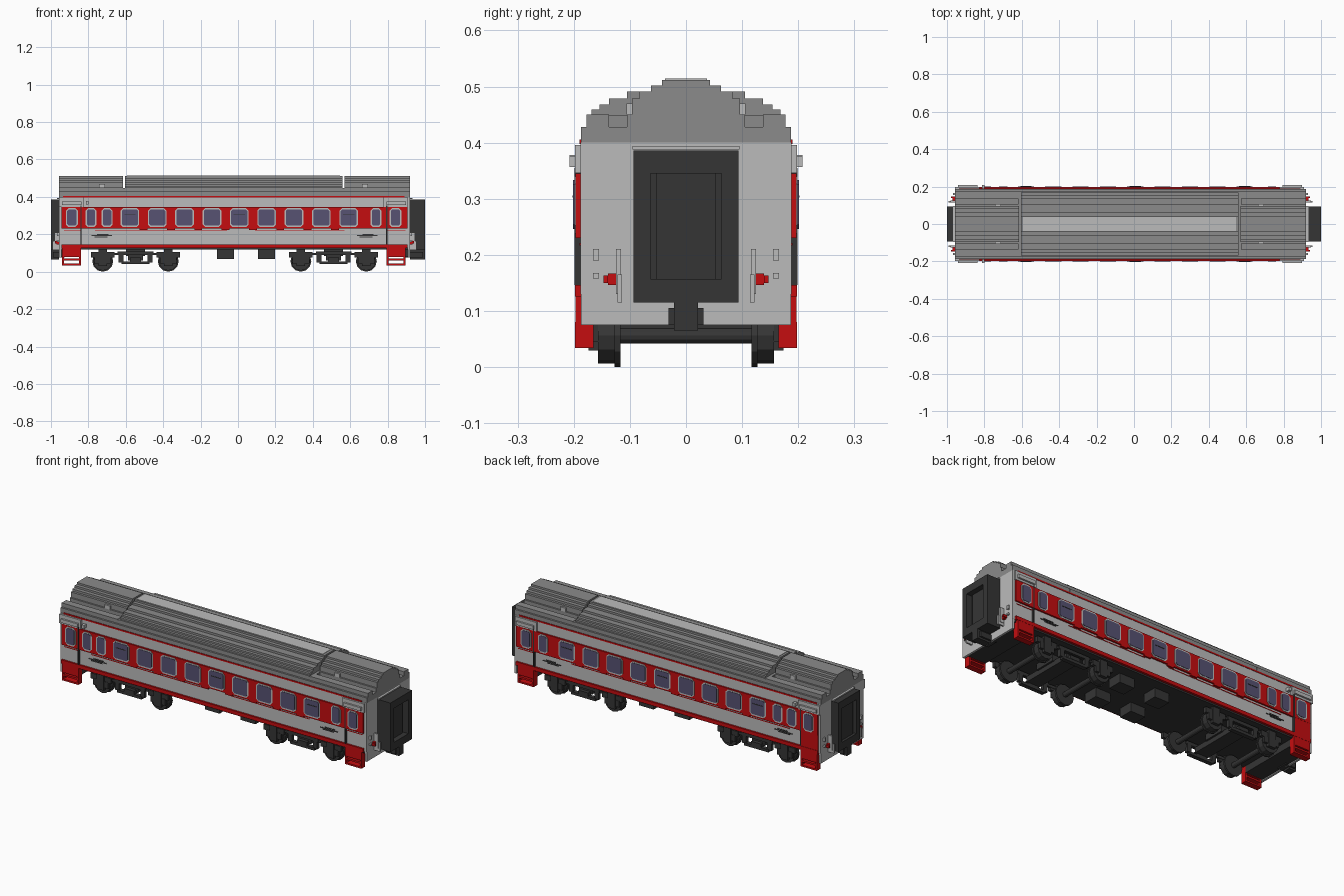
import bpy, bmesh, math
from mathutils import Matrix

cube = bpy.data.objects.get("Cube")
if cube:
    bpy.data.objects.remove(cube, do_unlink=True)


def material(name, col):
    m = bpy.data.materials.new(name)
    m.use_nodes = True
    m.diffuse_color = (*col, 1)
    m.node_tree.nodes["Principled BSDF"].inputs["Base Color"].default_value = (*col, 1)
    return m


LIGHT = material("light grey", (0.50, 0.50, 0.50))
ROOF = material("roof grey", (0.26, 0.26, 0.26))
RED = material("red", (0.56, 0.004, 0.005))
DARK = material("dark grey", (0.036, 0.036, 0.036))
GLASS = material("window glass", (0.095, 0.085, 0.17))


def finish(name, bm, mat):
    bmesh.ops.recalc_face_normals(bm, faces=bm.faces)
    me = bpy.data.meshes.new(name)
    bm.to_mesh(me)
    bm.free()
    me.materials.append(mat)
    ob = bpy.data.objects.new(name, me)
    bpy.context.scene.collection.objects.link(ob)
    return ob


def prism(bm, pts, axis, a, b):
    """Extrude a 2D outline along x (points are y,z) or y (points are x,z)."""
    def at(p, t):
        return (t, p[0], p[1]) if axis == "x" else (p[0], t, p[1])
    lo = [bm.verts.new(at(p, a)) for p in pts]
    hi = [bm.verts.new(at(p, b)) for p in pts]
    bm.faces.new(lo)
    bm.faces.new(hi)
    for i in range(len(pts)):
        j = (i + 1) % len(pts)
        bm.faces.new((lo[i], lo[j], hi[j], hi[i]))


def boxes(name, mat, specs, mirror=False):
    """One part made of boxes (x0, x1, y0, y1, z0, z1), optionally repeated at -y."""
    bm = bmesh.new()
    for x0, x1, y0, y1, z0, z1 in specs:
        for s in ((1, -1) if mirror else (1,)):
            prism(bm, [(x0, z0), (x1, z0), (x1, z1), (x0, z1)], "y", s * y0, s * y1)
    return finish(name, bm, mat)


def panels(name, mat, specs, y0, y1, cut):
    """Corner-cut side panels (centre x, width, z0, z1) on both sides."""
    bm = bmesh.new()
    for cx, w, z0, z1 in specs:
        a, b = cx - w / 2, cx + w / 2
        pts = [(a + cut, z0), (b - cut, z0), (b, z0 + cut), (b, z1 - cut),
               (b - cut, z1), (a + cut, z1), (a, z1 - cut), (a, z0 + cut)]
        for s in (1, -1):
            prism(bm, pts, "y", s * y0, s * y1)
    return finish(name, bm, mat)


X0, X1 = -0.957, 0.92
DOORS = ((-0.94, -0.84), (0.795, 0.895))

# Body shell, end aprons and floor
boxes("body", LIGHT, [(X0, X1, -0.188, 0.188, 0.13, 0.40)])
boxes("end_apron", LIGHT, [(X0, X0 + 0.012, -0.187, 0.187, 0.075, 0.13),
                           (X1 - 0.012, X1, -0.187, 0.187, 0.075, 0.13)])
boxes("floor", DARK, [(X0 + 0.012, X1 - 0.012, -0.185, 0.185, 0.118, 0.13),
                      (X0 + 0.012, -0.84, -0.165, 0.165, 0.08, 0.12),
                      (0.795, X1 - 0.012, -0.165, 0.165, 0.08, 0.12)])

# Red livery
boxes("window_band", RED, [(-0.945, 0.905, 0.186, 0.197, 0.23, 0.345)], True)
boxes("sill_stripe", RED, [(-0.945, 0.905, 0.186, 0.198, 0.126, 0.146)], True)
boxes("eave_stripe", RED, [(-0.935, 0.89, 0.186, 0.190, 0.398, 0.406)], True)
boxes("waist_line", RED, [(-0.93, -0.84, 0.186, 0.19, 0.217, 0.221),
                          (-0.765, -0.06, 0.186, 0.19, 0.217, 0.221),
                          (0.09, 0.57, 0.186, 0.19, 0.217, 0.221),
                          (0.795, 0.895, 0.186, 0.19, 0.217, 0.221)], True)
boxes("red_rear_door", RED, [(-0.945, -0.84, 0.186, 0.196, 0.14, 0.235)])

# Band teeth between the windows, then windows
big = [-0.578 + i * 0.1462 for i in range(9)]
mid = [-0.786, -0.70, 0.738]
door = [-0.888, 0.842]
wins = [(x, 0.086) for x in big] + [(x, 0.045) for x in mid] + [(x, 0.05) for x in door]
boxes("band_teeth", RED, [(x + 0.052, x + 0.094, 0.186, 0.197, 0.222, 0.232) for x in big[:-1]], True)
panels("window_frames", LIGHT, [(x, w + 0.014, 0.238, 0.340) for x, w in wins], 0.19, 0.199, 0.014)
panels("window_panes", GLASS, [(x, w, 0.246, 0.333) for x, w in wins], 0.19, 0.201, 0.008)
boxes("window_vents", DARK, [(x - 0.03, x + 0.03, 0.2, 0.2025, 0.302, 0.306)
                             for x in (big[0], big[4], big[8])], True)

# Door surrounds, headers and small side details
boxes("door_header", LIGHT, [(a - 0.017, b + 0.015, 0.186, 0.198, 0.346, 0.396)
                             for a, b in DOORS], True)
boxes("door_rail", LIGHT, [(a - 0.002, b + 0.002, 0.197, 0.208, 0.357, 0.376)
                           for a, b in DOORS], True)
boxes("side_lamp", LIGHT, [(-0.814, -0.798, 0.186, 0.208, 0.36, 0.378)], True)
boxes("door_seam", DARK, [(-0.843, -0.837, 0.186, 0.199, 0.146, 0.355),
                          (0.792, 0.798, 0.186, 0.199, 0.146, 0.355)], True)
boxes("side_grille", DARK, [(c + d - h, c + d + h, 0.186, 0.19, z, z + 0.005)
                            for c in (-0.728, 0.69)
                            for d, h, z in ((0, 0.055, 0.190), (0.005, 0.03, 0.197),
                                            (-0.005, 0.035, 0.183))], True)

# Stepped roof: full arch in the middle, guttered profile at the ends
arch = [(0.187, 0.398), (0.187, 0.428), (0.177, 0.428), (0.177, 0.45), (0.168, 0.45),
        (0.168, 0.459), (0.154, 0.459), (0.154, 0.468), (0.137, 0.468), (0.137, 0.479),
        (0.105, 0.479), (0.105, 0.491), (0.0625, 0.491), (0.0625, 0.502),
        (0.043, 0.502), (0.043, 0.512)]
gutter = [(0.187, 0.398), (0.187, 0.428), (0.177, 0.428), (0.177, 0.45), (0.137, 0.45),
          (0.137, 0.428), (0.105, 0.428), (0.105, 0.45), (0.096, 0.45), (0.096, 0.479),
          (0.083, 0.479), (0.083, 0.491), (0.0625, 0.491), (0.0625, 0.502),
          (0.043, 0.502), (0.043, 0.512)]
for name, half, a, b in (("roof_middle", arch, -0.605, 0.56),
                         ("roof_end_right", gutter, X0, -0.615),
                         ("roof_end_left", gutter, 0.57, X1)):
    bm = bmesh.new()
    prism(bm, half + [(-y, z) for y, z in reversed(half)], "x", a, b)
    finish(name, bm, ROOF)
boxes("roof_base", ROOF, [(-0.62, 0.575, -0.186, 0.186, 0.398, 0.428),
                          (-0.62, 0.575, -0.177, 0.177, 0.428, 0.448)])
boxes("roof_strip", LIGHT, [(-0.593, 0.545, -0.037, 0.037, 0.506, 0.514)])
boxes("roof_bracket", LIGHT, [(x - 0.016, x + 0.016, 0.083, 0.106, 0.45, 0.47)
                              for x in (-0.727, 0.68)], True)

# Gangways with recessed doors, couplers and end fittings
for name, wall, tip in (("right", X0, -1.0), ("left", X1, 1.0)):
    s = 1 if tip > 0 else -1
    inner = tip - s * (0.035 if s > 0 else 0.02)
    boxes("gangway_" + name, DARK, [
        (wall - s * 0.005, tip, 0.063, 0.094, 0.115, 0.386),
        (wall - s * 0.005, tip, -0.094, -0.063, 0.115, 0.386),
        (wall - s * 0.005, tip, -0.063, 0.063, 0.115, 0.157),
        (wall - s * 0.005, tip, -0.063, 0.063, 0.345, 0.386),
        (wall - s * 0.005, inner, -0.063, 0.063, 0.157, 0.345),
        (wall, inner + s * 0.006, -0.053, 0.053, 0.157, 0.345)])
    boxes("gangway_hood_" + name, LIGHT, [(wall, wall + s * 0.012, -0.095, 0.095, 0.388, 0.394)])
    boxes("coupler_" + name, DARK, [(wall - s * 0.03, tip - s * 0.012, -0.031, 0.031, 0.075, 0.105),
                                    (wall, tip, -0.021, 0.021, 0.065, 0.115),
                                    (wall, tip, -0.012, 0.012, 0.072, 0.082)])
    boxes("end_handrail_" + name, LIGHT, [(wall, wall + s * 0.025, 0.116, 0.125, 0.13, 0.21),
                                          (wall, wall + s * 0.035, 0.114, 0.122, 0.115, 0.165)], True)
    boxes("end_lamp_" + name, RED, [(wall, wall + s * 0.014, 0.125, 0.139, 0.146, 0.167),
                                    (wall, wall + s * 0.022, 0.139, 0.147, 0.15, 0.163)], True)
    boxes("end_socket_" + name, LIGHT, [(wall, wall + s * 0.01, 0.155, 0.166, 0.19, 0.21),
                                        (wall, wall + s * 0.01, 0.155, 0.166, 0.158, 0.168)], True)

# Boarding steps
for name, (a, b) in zip(("right", "left"), DOORS):
    boxes("steps_" + name, RED, [
        (a, b, 0.165, 0.197, 0.078, 0.128), (a, b, 0.165, 0.198, 0.06, 0.07),
        (a, b, 0.165, 0.198, 0.034, 0.043), (a, a + 0.009, 0.165, 0.198, 0.034, 0.08),
        (b - 0.009, b, 0.165, 0.198, 0.034, 0.08)], True)

# Bogies
for name, cx in (("right", -0.548), ("left", 0.511)):
    axles = (cx - 0.175, cx + 0.175)
    bm = bmesh.new()
    for x in axles:
        for y, r, d in ((0.142, 0.05, 0.03), (0.122, 0.056, 0.01), (-0.142, 0.05, 0.03),
                        (-0.122, 0.056, 0.01), (0, 0.014, 0.29)):
            bmesh.ops.create_cone(bm, cap_ends=True, segments=12, radius1=r, radius2=r, depth=d,
                                  matrix=Matrix.Translation((x, y, 0.056))
                                  @ Matrix.Rotation(math.pi / 2, 4, "X"))
    finish("wheelsets_" + name, bm, DARK)
    frame = [(cx - 0.095, cx + 0.095, 0.145, 0.165, 0.09, 0.108),
             (cx - 0.075, cx + 0.075, 0.145, 0.168, 0.04, 0.055),
             (cx - 0.09, cx - 0.065, 0.145, 0.165, 0.05, 0.1),
             (cx + 0.065, cx + 0.09, 0.145, 0.165, 0.05, 0.1),
             (cx - 0.03, cx + 0.03, 0.145, 0.17, 0.055, 0.075),
             (cx - 0.21, cx + 0.21, 0.148, 0.16, 0.088, 0.1)]
    for x in axles:
        frame += [(x - 0.062, x + 0.062, 0.15, 0.168, 0.075, 0.105),
                  (x - 0.045, x + 0.045, 0.15, 0.17, 0.045, 0.08),
                  (x - 0.022, x + 0.022, 0.15, 0.174, 0.03, 0.122)]
    boxes("bogie_frame_" + name, DARK, frame, True)
    boxes("bogie_bolster_" + name, DARK, [(cx - 0.04, cx + 0.04, -0.15, 0.15, 0.06, 0.09),
                                          (cx - 0.05, cx + 0.05, -0.06, 0.06, 0.085, 0.12)])

# Underfloor equipment boxes
boxes("equipment_boxes", DARK, [(-0.112, -0.022, 0.05, 0.13, 0.068, 0.12),
                                (0.107, 0.198, 0.05, 0.13, 0.068, 0.12)], True)
